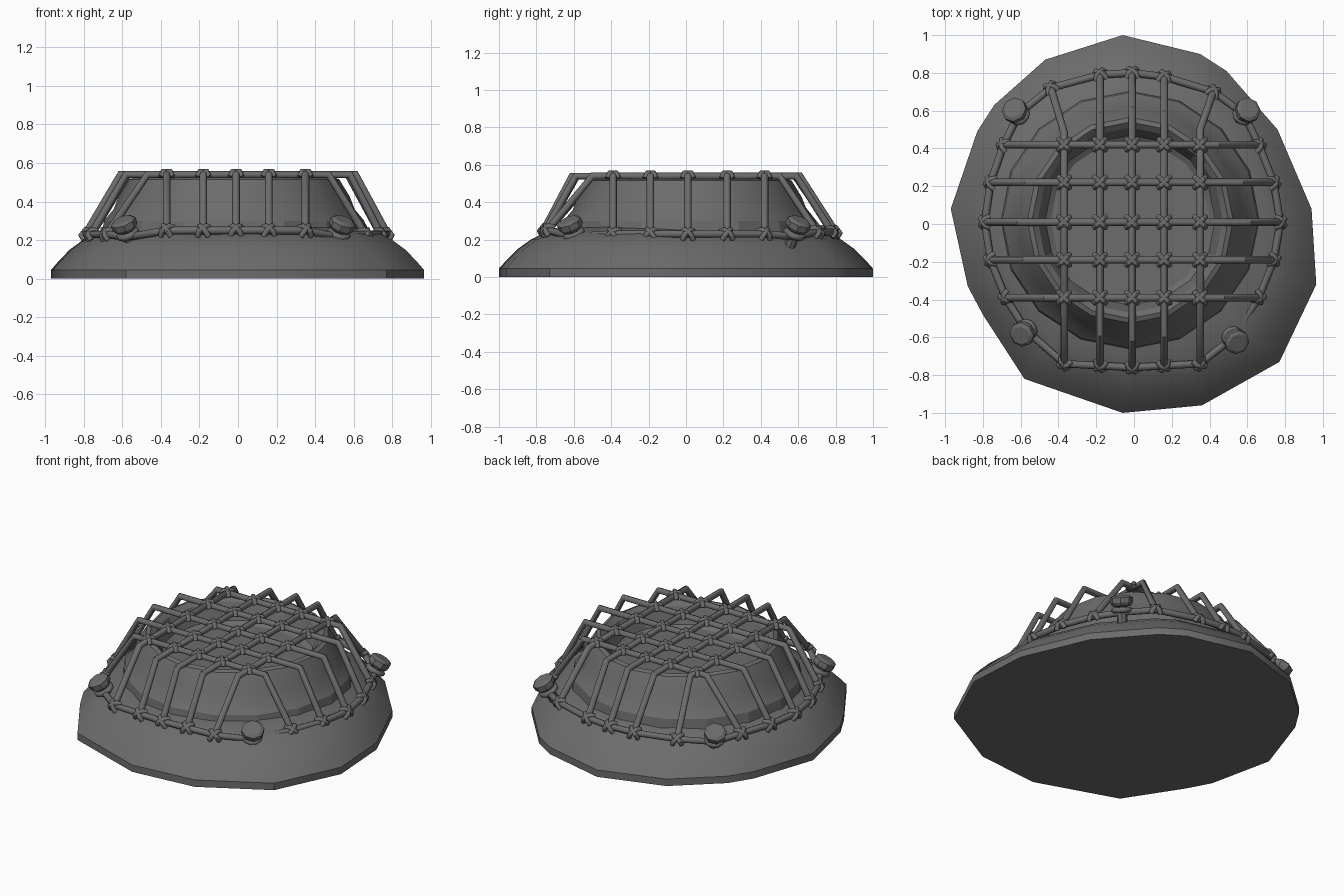
import bpy, bmesh, math
from mathutils import Vector

cube = bpy.data.objects.get("Cube")
if cube:
    bpy.data.objects.remove(cube)

GREY = (0.15, 0.15, 0.15, 1)
grey = bpy.data.materials.new("dark grey")
grey.use_nodes = True
grey.diffuse_color = GREY
bsdf = grey.node_tree.nodes["Principled BSDF"]
bsdf.inputs["Base Color"].default_value = GREY
bsdf.inputs["Roughness"].default_value = 0.8


def smooth(obj, angle):
    bpy.ops.object.select_all(action='DESELECT')
    obj.select_set(True)
    bpy.context.view_layer.objects.active = obj
    bpy.ops.object.shade_smooth_by_angle(angle=math.radians(angle))


def loft(name, rings, angle):
    """Skin a stack of equal-length rings and cap both ends."""
    bm = bmesh.new()
    loops = [[bm.verts.new(p) for p in ring] for ring in rings]
    n = len(loops[0])
    for a, b in zip(loops, loops[1:]):
        for i in range(n):
            j = (i + 1) % n
            bm.faces.new((a[i], a[j], b[j], b[i]))
    bm.faces.new(loops[0][::-1])
    bm.faces.new(loops[-1])
    bmesh.ops.recalc_face_normals(bm, faces=bm.faces)
    mesh = bpy.data.meshes.new(name)
    bm.to_mesh(mesh)
    bm.free()
    obj = bpy.data.objects.new(name, mesh)
    bpy.context.collection.objects.link(obj)
    mesh.materials.append(grey)
    smooth(obj, angle)
    return obj


def ropes(name, paths, radius, cyclic=False):
    """Round rope along each path, turned into one mesh."""
    curve = bpy.data.curves.new(name, 'CURVE')
    curve.dimensions = '3D'
    curve.bevel_depth = radius
    curve.bevel_resolution = 2
    curve.use_fill_caps = True
    for path in paths:
        spline = curve.splines.new('POLY')
        spline.points.add(len(path) - 1)
        for point, co in zip(spline.points, path):
            point.co = (*co, 1)
        spline.use_cyclic_u = cyclic
    curve.materials.append(grey)
    obj = bpy.data.objects.new(name, curve)
    bpy.context.collection.objects.link(obj)
    bpy.ops.object.select_all(action='DESELECT')
    obj.select_set(True)
    bpy.context.view_layer.objects.active = obj
    bpy.ops.object.convert(target='MESH')
    smooth(bpy.context.object, 50)


# Irregular earth mound: outline scaled inwards as it rises
outline = [(-.06, 1), (.35, .9), (.49, .81), (.76, .5), (.94, .08), (.965, -.32),
           (.77, -.73), (.36, -.96), (-.06, -1), (-.58, -.82), (-.8, -.48),
           (-.88, -.33), (-.97, .08), (-.83, .49), (-.74, .63), (-.47, .87)][::-1]
mound = [(1, 0), (1, .045), (.96, .09), (.9, .15), (.83, .2), (.76, .235), (.6, .27)]
loft("mound", [[(x * s, y * s, z) for x, y in outline] for s, z in mound], 35)

# Stepped wall around a shallow hollow
wall = [(.69, .2), (.675, .3), (.625, .36), (.6, .425), (.545, .515), (.52, .525),
        (.49, .5), (.45, .4), (.42, .38)]
SIDES = 16
loft("stepped_wall", [[(-.02 + r * math.cos(math.tau * i / SIDES),
                        .02 + r * math.sin(math.tau * i / SIDES), z)
                       for i in range(SIDES)] for r, z in wall], 20)

# Net: each strand runs flat across the top and slopes down to the edge rope
TOP = .54
BEND = .61
xs = [-.37, -.18, -.01, .16, .35]
ys = [.42, .22, .01, -.19, -.39]
back = [(-.44, .72), (-.18, .79), (-.01, .8), (.16, .78), (.42, .7)]
front = [-.74, -.75, -.76, -.75, -.74]
left_end = [-.69, -.76, -.79, -.76, -.68]
right_end = [.66, .74, .775, .74, .66]
strands, ends = [], []
for x, b, f in zip(xs, back, front):
    reach = math.sqrt(BEND ** 2 - x * x)
    strands.append([(*b, .24), (x, reach, TOP), (x, -reach, TOP), (x, f, .25)])
for y, l, r in zip(ys, left_end, right_end):
    reach = math.sqrt(BEND ** 2 - y * y)
    strands.append([(l, y, .23), (-reach, y, TOP), (reach, y, TOP), (r, y, .23)])
for s in strands:
    ends += [s[0], s[-1]]
ropes("net_strands", strands, .02)

# Edge rope joining the strand ends and the pegs
pegs = [(-.63, .6), (.6, .6), (-.59, -.58), (.54, -.62)]
edge = ends + [(x * .97, y * .97, .215) for x, y in pegs]
edge.sort(key=lambda p: math.atan2(p[1], p[0]))
ropes("net_edge_rope", [edge], .02, True)

# Knots: two crossed, arched lashings at every joint
knots = []


def add_knot(centre, normal, along):
    n = Vector(normal).normalized()
    u = Vector(along).normalized()
    v = n.cross(u)
    c = Vector(centre)
    for side in (1, -1):
        d = (u + v * side).normalized()
        knots.append([c - d * .04 - n * .012, c - d * .024 + n * .016,
                      c + d * .024 + n * .016, c + d * .04 - n * .012])


for x in xs:
    for y in ys:
        add_knot((x, y, TOP), (0, 0, 1), (1, 0, 0))
for x, y, z in ends:
    add_knot((x, y, z), (x, y, .6), (-y, x, 0))
ropes("net_knots", knots, .015)

# Pegs: tilted shaft with a broad eight-sided head
profile = [(.03, -.15), (.032, -.035), (.055, -.03), (.068, -.012), (.068, .018), (.05, .03)]
for i, (x, y) in enumerate(pegs):
    axis = Vector((x, y, 1.5)).normalized()
    turn = axis.to_track_quat('Z', 'Y')
    centre = Vector((x, y, .28))
    rings = [[centre + turn @ Vector((r * math.cos(math.tau * k / 8),
                                      r * math.sin(math.tau * k / 8), h))
              for k in range(8)] for r, h in profile]
    name = ("back" if y > 0 else "front") + ("_left" if x > 0 else "_right")
    loft(name + "_peg", rings, 30)
    # rope loop lashed round the shaft
    loop = [centre + turn @ Vector((.045 * math.cos(math.tau * k / 10),
                                    .045 * math.sin(math.tau * k / 10), -.055))
            for k in range(10)]
    ropes(name + "_peg_loop", [loop], .018, True)
